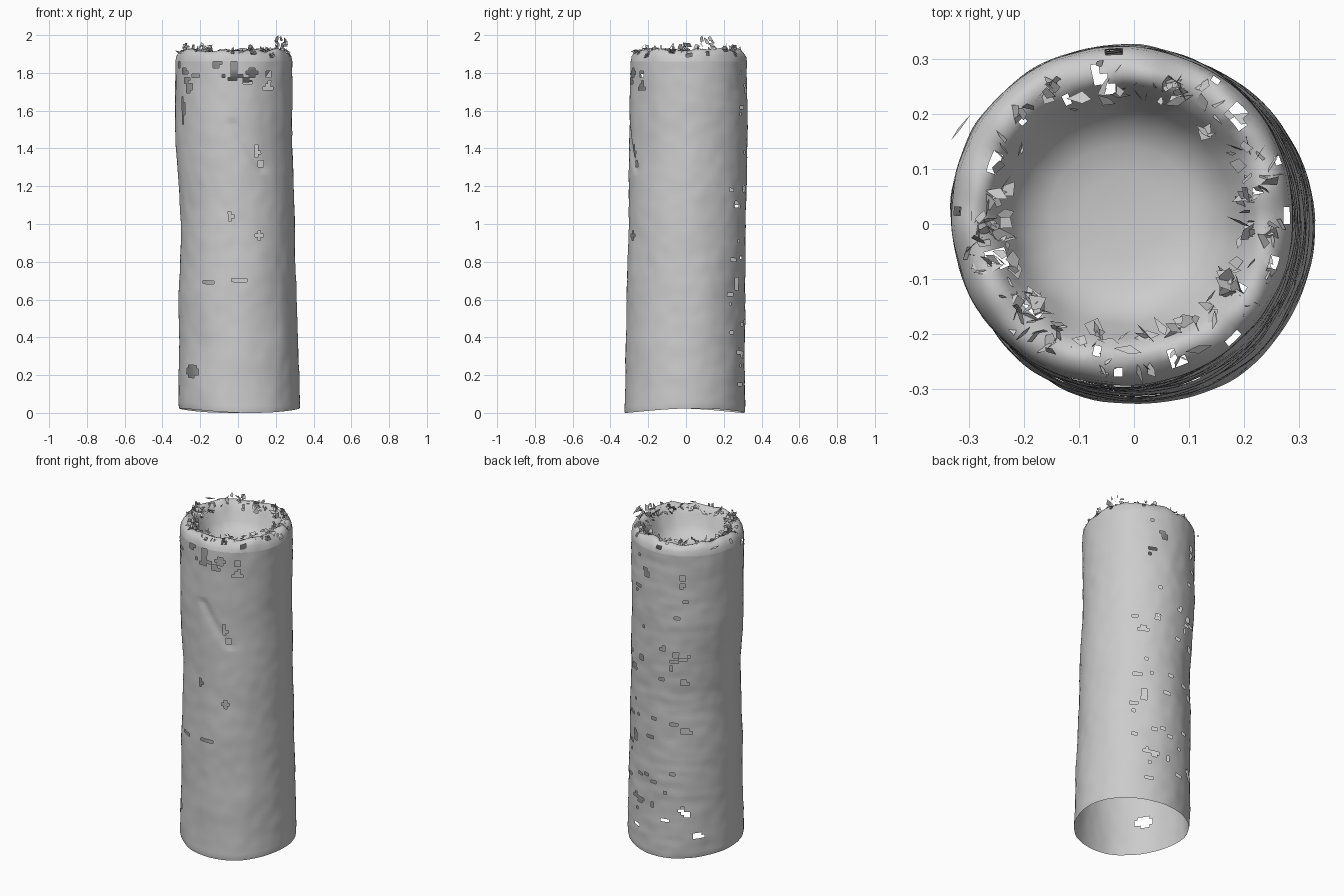
import bpy, bmesh, random
from math import sin, cos, pi, radians
from mathutils import Vector, noise

cube = bpy.data.objects.get("Cube")
if cube:
    bpy.data.objects.remove(cube)
random.seed(4)
SEGS, ROWS = 120, 110

grey = bpy.data.materials.new("weathered_grey")
grey.use_nodes = True
grey.diffuse_color = (0.6, 0.6, 0.6, 1)
grey.node_tree.nodes["Principled BSDF"].inputs["Base Color"].default_value = (0.6, 0.6, 0.6, 1)


def finish(name, bm, smooth=True):
    mesh = bpy.data.meshes.new(name)
    bm.to_mesh(mesh)
    bm.free()
    mesh.materials.append(grey)
    obj = bpy.data.objects.new(name, mesh)
    bpy.context.collection.objects.link(obj)
    for p in mesh.polygons:
        p.use_smooth = smooth
    return obj


# Silhouette by height: z, left edge x, right edge x, front edge y, back edge y
OUTLINE = [(0.0, -0.312, 0.333, -0.328, 0.31),
           (0.6, -0.312, 0.31, -0.312, 0.312),
           (1.0, -0.303, 0.298, -0.306, 0.316),
           (1.45, -0.332, 0.288, -0.298, 0.325),
           (2.0, -0.332, 0.29, -0.293, 0.325)]


def outline(z):
    z = min(max(z, 0), 1.999)
    for a, b in zip(OUTLINE, OUTLINE[1:]):
        if z <= b[0]:
            t = (z - a[0]) / (b[0] - a[0])
            return [p + (q - p) * t for p, q in zip(a[1:], b[1:])]


def skin(angle, z, scale=1.0):
    """Point on the lumpy trunk surface."""
    x0, x1, y0, y1 = outline(z)
    p = Vector((cos(angle), sin(angle), z * 2.5))
    lump = 1 + 0.018 * noise.noise(p * 1.6) + 0.008 * noise.noise(p * 5)
    # ragged horizontal ripples on the back
    lump += 0.007 * max(0, sin(angle)) * noise.noise(Vector((angle * 2, 0, z * 22)))
    # long diagonal furrow on the front
    d = angle - radians(289 - (1.52 - z) * 80) if z > 0.9 else 9
    d = min(abs(angle - radians(271 + (1.52 - z) * 115)), 1) if 1.28 < z < 1.54 else 1
    lump -= 0.03 * max(0, 1 - d / 0.12)
    s = scale * lump
    return Vector(((x0 + x1) / 2 + cos(angle) * s * (x1 - x0) / 2,
                   (y0 + y1) / 2 + sin(angle) * s * (y1 - y0) / 2, z))


# Holes and cracks: angle in degrees, height, half width, half height
HOLES = [(220, 0.22, 0.055, 0.03), (138, 0.14, 0.035, 0.015),
         (292, 0.94, 0.02, 0.022), (263, 1.04, 0.01, 0.03),
         (290, 1.38, 0.015, 0.035), (294, 1.32, 0.016, 0.02),
         (240, 0.695, 0.04, 0.009), (270, 0.695, 0.07, 0.009),
         (205, 1.6, 0.015, 0.07), (215, 1.72, 0.02, 0.03),
         (285, 1.8, 0.03, 0.025), (265, 1.82, 0.015, 0.07),
         (60, 1.1, 0.03, 0.015), (60, 0.68, 0.02, 0.04),
         (115, 1.25, 0.025, 0.02), (125, 0.78, 0.03, 0.02)]
for i in range(45):
    HOLES.append((random.uniform(48, 130), random.uniform(0.15, 1.8),
                  random.uniform(0.008, 0.024), random.uniform(0.008, 0.016)))
for i in range(14):
    HOLES.append((random.uniform(195, 320), random.uniform(1.7, 1.87),
                  random.uniform(0.01, 0.03), random.uniform(0.01, 0.02)))


def in_hole(p):
    for deg, z, w, h in HOLES:
        a = radians(deg)
        side = -p.x * sin(a) + p.y * cos(a)
        out = p.x * cos(a) + p.y * sin(a)
        if out > 0.1 and (side / w) ** 2 + ((p.z - z) / h) ** 2 < 1:
            return True
    return False


def lathe(rows):
    bm = bmesh.new()
    rings = [[bm.verts.new(point(2 * pi * i / SEGS)) for i in range(SEGS)] for point in rows]
    for low, high in zip(rings, rings[1:]):
        for i in range(SEGS):
            j = (i + 1) % SEGS
            bm.faces.new((low[i], low[j], high[j], high[i]))
    return bm, rings


# Hollow trunk, open and wavy at the bottom, with holes through its skin
def trunk_row(k):
    def point(a):
        t = k / ROWS
        base = 0.012 + 0.012 * sin(a * 2 + 1.2)
        return skin(a, base + (1.86 - base) * t, 0.99 if k == 0 else 1)
    return point


bm, rings = lathe([trunk_row(k) for k in range(ROWS + 1)])
bmesh.ops.delete(bm, geom=[f for f in bm.faces if in_hole(f.calc_center_median())],
                 context='FACES')
finish("hollow_trunk", bm)

# Rounded shoulder and sunken bowl at the top
PROFILE = [(1.86, 1.0), (1.885, 0.985), (1.905, 0.95), (1.918, 0.9), (1.92, 0.84),
           (1.905, 0.78), (1.87, 0.72), (1.82, 0.64), (1.78, 0.55), (1.76, 0.42),
           (1.75, 0.25), (1.748, 0.03)]


def top_row(z, s):
    def point(a):
        p = skin(a, z, s)
        if z > 1.86:
            p.z += 0.02 * noise.noise(Vector((cos(a) * 3, sin(a) * 3, s * 6)))
        return p
    return point


bm, rings = lathe([top_row(z, s) for z, s in PROFILE])
bm.faces.new(rings[-1])
bmesh.ops.delete(bm, geom=[f for f in bm.faces if 1.88 < f.calc_center_median().z
                           and noise.noise(f.calc_center_median() * 22) > 0.42],
                 context='FACES')
finish("broken_top", bm)

# Torn flakes round the broken rim
bm = bmesh.new()


def flake(center, size, upright):
    u = Vector((random.uniform(-1, 1), random.uniform(-1, 1), random.uniform(-.3, .3))).normalized()
    v = Vector((random.uniform(-1, 1), random.uniform(-1, 1), upright)).normalized()
    bm.faces.new([bm.verts.new(center + (u * i + v * j) * size * random.uniform(0.5, 1))
                  for i, j in ((-1, -1), (1, -0.8), (0.7, 1), (-0.6, 0.7))])


for i in range(230):
    a = random.uniform(0, 2 * pi)
    if sin(a) > 0.3 and random.random() < 0.5:
        a = -a
    s = random.uniform(0.68, 0.93)
    flake(skin(a, random.uniform(1.89, 1.925), s), random.uniform(0.008, 0.022), 0.4)
for i in range(45):
    a = radians(random.choice((125, 150, 190, 205, 230, 60, 345)) + random.uniform(-12, 12))
    flake(skin(a, random.uniform(1.92, 1.95), random.uniform(0.8, 0.9)), 0.018, 1.5)
# tallest shard and the piece hanging past the left edge
for i in range(12):
    flake(Vector((0.23 + random.uniform(-.03, .03), 0.1 + random.uniform(-.05, .05),
                  1.925 + i * 0.005)), 0.018, 1.5)
flake(Vector((-0.315, 0.175, 1.91)), 0.022, 0.5)
top = max(bm.verts, key=lambda v: v.co.z)
top.co.z = 2.0
finish("torn_flakes", bm, smooth=False)
